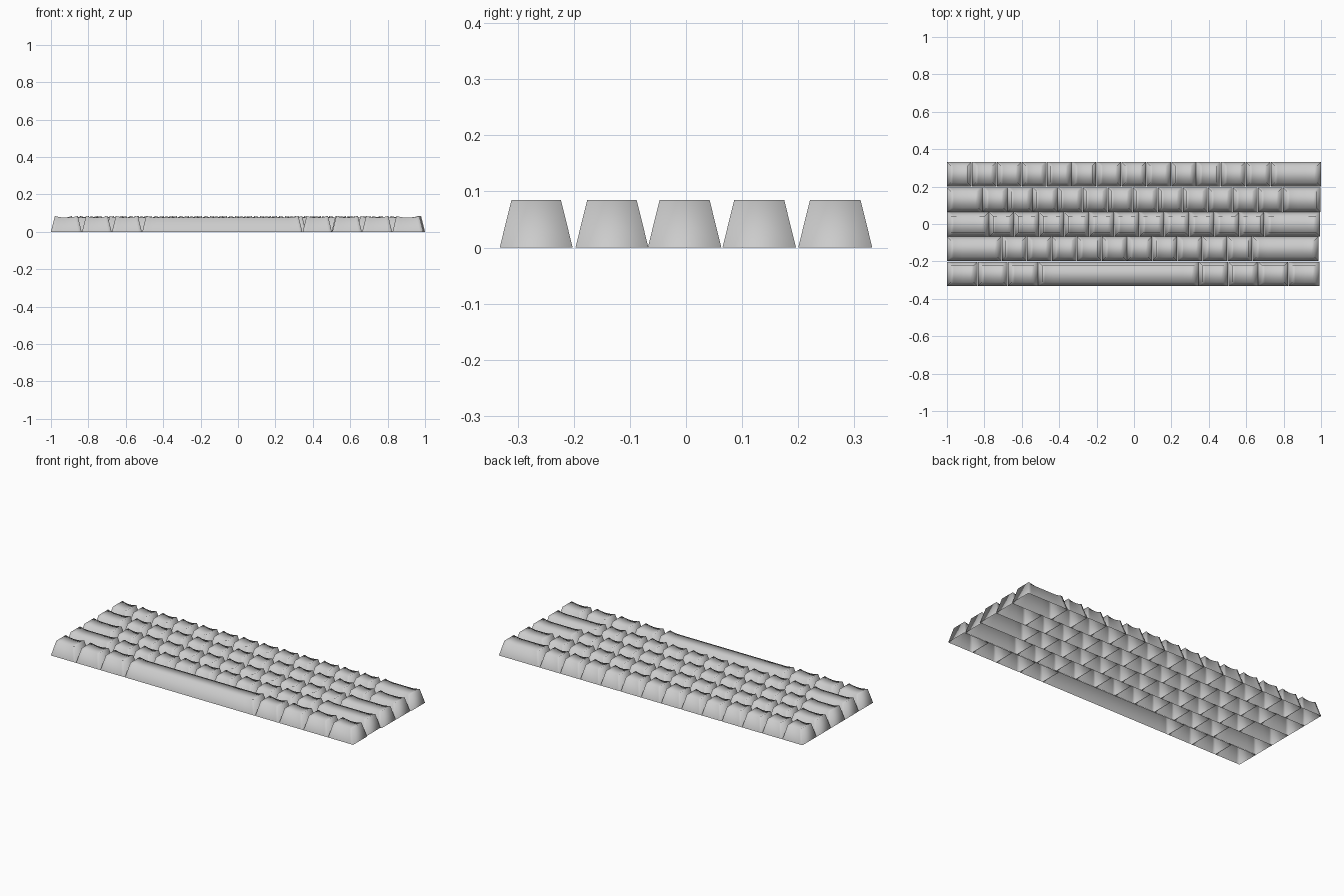
import bpy, bmesh

if "Cube" in bpy.data.objects:
    bpy.data.objects.remove(bpy.data.objects["Cube"])

HEIGHT, INSET, DISH = 0.085, 0.021, 0.009
GAP = 0.001

grey = bpy.data.materials.new("light_grey_plastic")
grey.diffuse_color = (0.6, 0.6, 0.6, 1)
grey.use_nodes = True
grey.node_tree.nodes["Principled BSDF"].inputs["Base Color"].default_value = grey.diffuse_color


def keycap(name, x0, x1, y0, y1):
    """Hollow tapered cap, open below, its top dished from left to right."""
    bm = bmesh.new()
    top0, top1 = x0 + INSET, x1 - INSET
    width = top1 - top0
    ramp = min(width / 2, 0.06)              # long caps are flat in the middle
    offs = [ramp * i / 4 for i in range(5)]
    stations = offs + [width - o for o in reversed(offs)]
    if width - 2 * ramp < 1e-5:
        stations.pop(5)
    rings = []
    for s in stations:
        edge = min(s, width - s, ramp) / ramp
        z = HEIGHT - DISH * (1 - (1 - edge) ** 2)
        xb, xt = x0 + (x1 - x0) * s / width, top0 + s
        rings.append([bm.verts.new(p) for p in (
            (xb, y0, 0), (xt, y0 + INSET, z), (xt, y1 - INSET, z), (xb, y1, 0))])
    # front wall, top and back wall, then the two end walls
    for a, b in zip(rings, rings[1:]):
        for i in range(3):
            bm.faces.new((a[i], b[i], b[i + 1], a[i + 1]))
    bm.faces.new(rings[0])
    bm.faces.new(list(reversed(rings[-1])))
    bmesh.ops.recalc_face_normals(bm, faces=bm.faces)
    mesh = bpy.data.meshes.new(name)
    bm.to_mesh(mesh)
    bm.free()
    mesh.materials.append(grey)
    mesh.shade_smooth()
    ob = bpy.data.objects.new(name, mesh)
    bpy.context.collection.objects.link(ob)


def letters(start, end, n):
    """Boundaries of n equal keys between start and end."""
    return [start + (end - start) * i / n for i in range(n + 1)]


# Rows from back to front: name, y range, key boundaries along x
rows = [
    ("number_row", 0.200, 0.332, letters(-1, 0.731, 13) + [1.0]),
    ("upper_row", 0.065, 0.196, [-1] + letters(-0.81, 0.795, 12) + [0.996]),
    ("home_row", -0.068, 0.063, [-1] + letters(-0.775, 0.697, 11) + [0.995]),
    ("lower_row", -0.197, -0.067, [-1] + letters(-0.708, 0.633, 10) + [0.986]),
    ("bottom_row", -0.332, -0.202,
     [-1, -0.835, -0.675, -0.513, 0.345, 0.503, 0.663, 0.825, 0.991]),
]
for row, y0, y1, xs in rows:
    for i, (a, b) in enumerate(zip(xs, xs[1:])):
        name = "space_bar" if b - a > 0.5 else f"{row}_key_{i + 1}"
        keycap(name, a + (GAP if i else 0), b - (GAP if i < len(xs) - 2 else 0), y0, y1)
